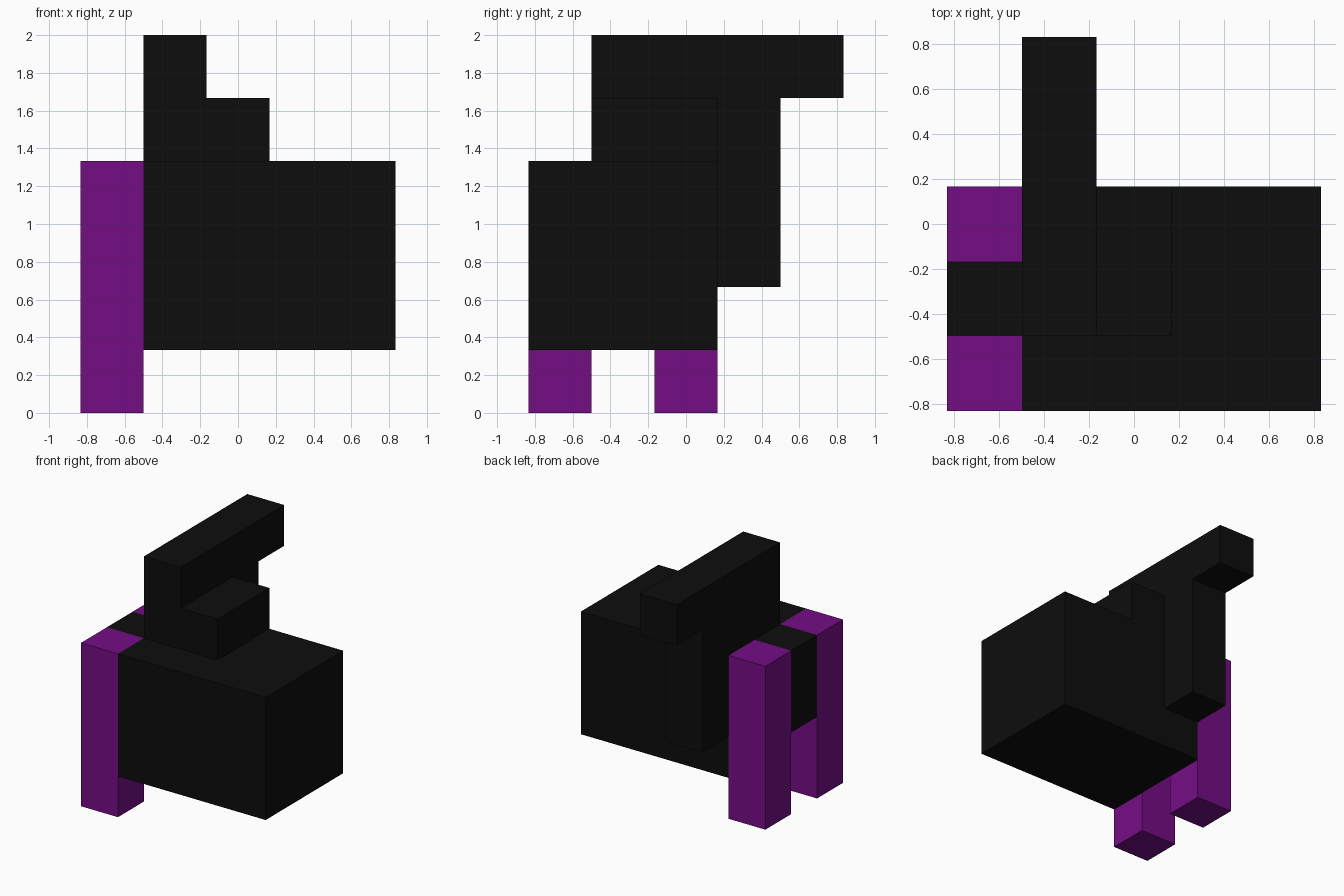
import bpy
import bmesh
from mathutils import Vector

if "Cube" in bpy.data.objects:
    bpy.data.objects.remove(bpy.data.objects["Cube"])

U = 1 / 3                              # block size
ORIGIN = Vector((-2.5, -2.5, 0)) * U   # corner of the block grid


def material(name, rgb):
    m = bpy.data.materials.new(name)
    m.diffuse_color = (*rgb, 1)
    m.use_nodes = True
    m.node_tree.nodes["Principled BSDF"].inputs["Base Color"].default_value = m.diffuse_color
    return m


black = material("black", (0.004, 0.004, 0.004))
purple = material("purple", (0.175, 0.004, 0.235))


def block(name, lo, hi, mat):
    """Box between two corners given in block units."""
    lo, hi = Vector(lo) * U + ORIGIN, Vector(hi) * U + ORIGIN
    size, mid = hi - lo, (lo + hi) / 2
    bm = bmesh.new()
    bmesh.ops.create_cube(bm, size=1)
    bmesh.ops.scale(bm, vec=size, verts=bm.verts)
    mesh = bpy.data.meshes.new(name)
    bm.to_mesh(mesh)
    bm.free()
    mesh.materials.append(mat)
    ob = bpy.data.objects.new(name, mesh)
    ob.location = mid
    bpy.context.collection.objects.link(ob)


# Main body
block("body", (1, 0, 1), (5, 3, 4), black)

# Purple posts on the left with a black bridge between them
for side, y in (("front", 0), ("back", 2)):
    block(side + "_post", (0, y, 0), (1, y + 1, 4), purple)
block("post_bridge", (0, 1, 2), (1, 2, 4), black)

# Raised step, rear column and the long beam on top
block("top_step", (1, 1, 4), (3, 3, 5), black)
block("rear_column", (1, 3, 2), (2, 4, 5), black)
block("top_beam", (1, 1, 5), (2, 5, 6), black)
